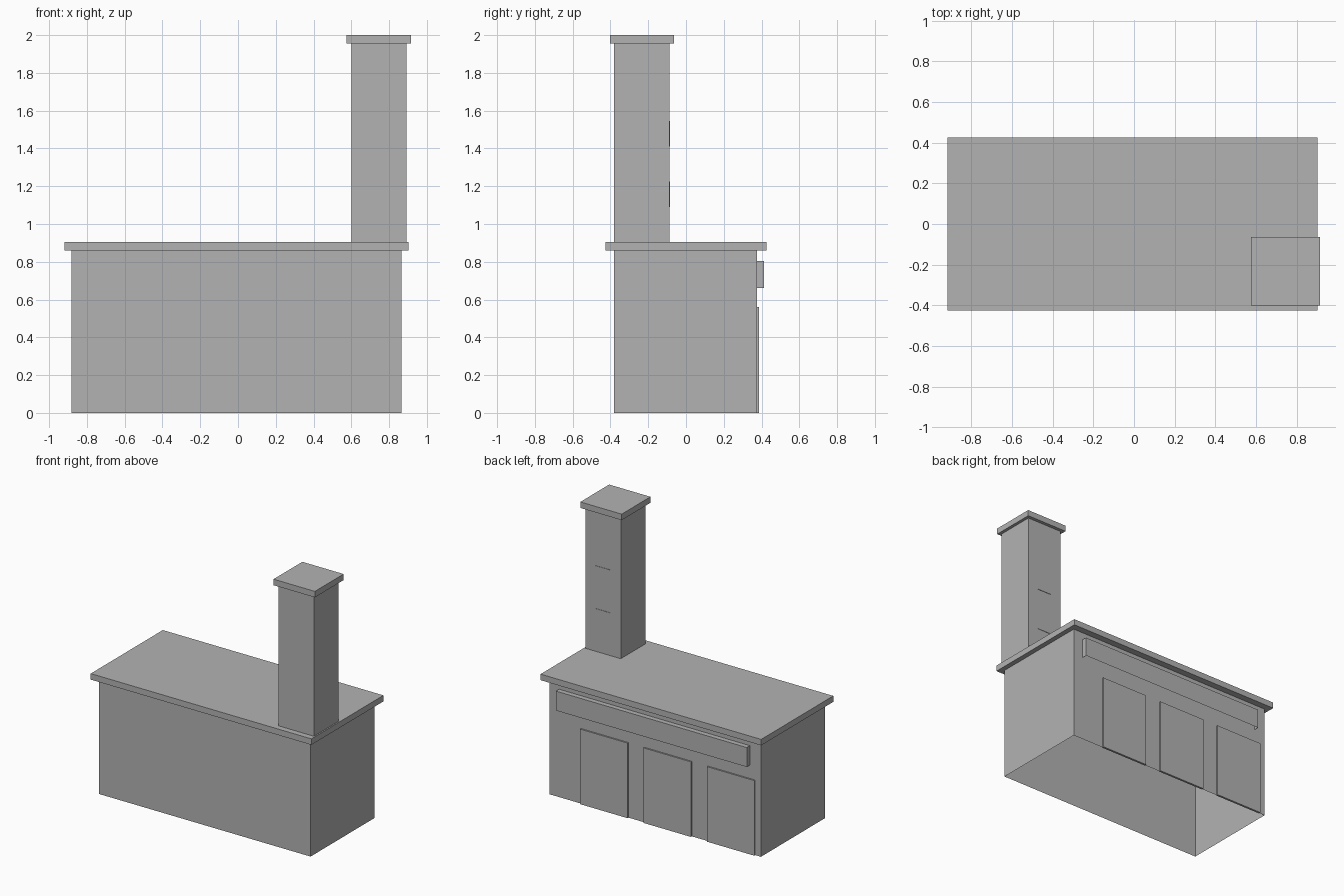
import bpy
import bmesh

if "Cube" in bpy.data.objects:
    bpy.data.objects.remove(bpy.data.objects["Cube"])

grey = bpy.data.materials.new("plain_grey")
grey.diffuse_color = (0.45, 0.45, 0.45, 1.0)
grey.use_nodes = True
grey.node_tree.nodes["Principled BSDF"].inputs["Base Color"].default_value = grey.diffuse_color


def box(name, x, y, z, open_bottom=False):
    """Flat-sided box spanning the given (min, max) ranges."""
    bm = bmesh.new()
    bmesh.ops.create_cube(bm, size=1.0)
    for v in bm.verts:
        v.co = [r[0] if c < 0 else r[1] for c, r in zip(v.co, (x, y, z))]
    bm.normal_update()
    if open_bottom:
        under = [f for f in bm.faces if f.normal.z < -0.5]
        bmesh.ops.delete(bm, geom=under, context='FACES')
    mesh = bpy.data.meshes.new(name)
    bm.to_mesh(mesh)
    bm.free()
    mesh.materials.append(grey)
    obj = bpy.data.objects.new(name, mesh)
    bpy.context.collection.objects.link(obj)
    return obj


BACK = 0.375        # wall face carrying the doors
TOWER_BACK = -0.088  # tower face carrying the windows

# Main building: hollow shell without a floor, with an overhanging flat roof
box("walls", (-0.881, 0.866), (-0.381, BACK), (0, 0.86), open_bottom=True)
box("roof", (-0.918, 0.903), (-0.425, 0.425), (0.86, 0.905))

# Tower with cap
box("tower", (0.60, 0.893), (-0.381, TOWER_BACK), (0.905, 1.955))
box("tower_cap", (0.575, 0.916), (-0.402, -0.063), (1.955, 2.0))

# Three garage doors
for i in range(3):
    cx = 0.408 - 0.523 * i
    box(f"garage_door_{i + 1}", (cx - 0.196, cx + 0.196),
        (BACK - 0.005, BACK + 0.011), (0, 0.56))

# Long fascia board above the doors, open underneath
box("fascia_board", (-0.79, 0.785), (BACK, 0.412), (0.66, 0.805), open_bottom=True)

# Two thin window plates on the tower
for i in range(2):
    z = 1.09 + 0.32 * i
    box(f"tower_window_{i + 1}", (0.687, 0.807),
        (TOWER_BACK - 0.003, TOWER_BACK + 0.003), (z, z + 0.135))
